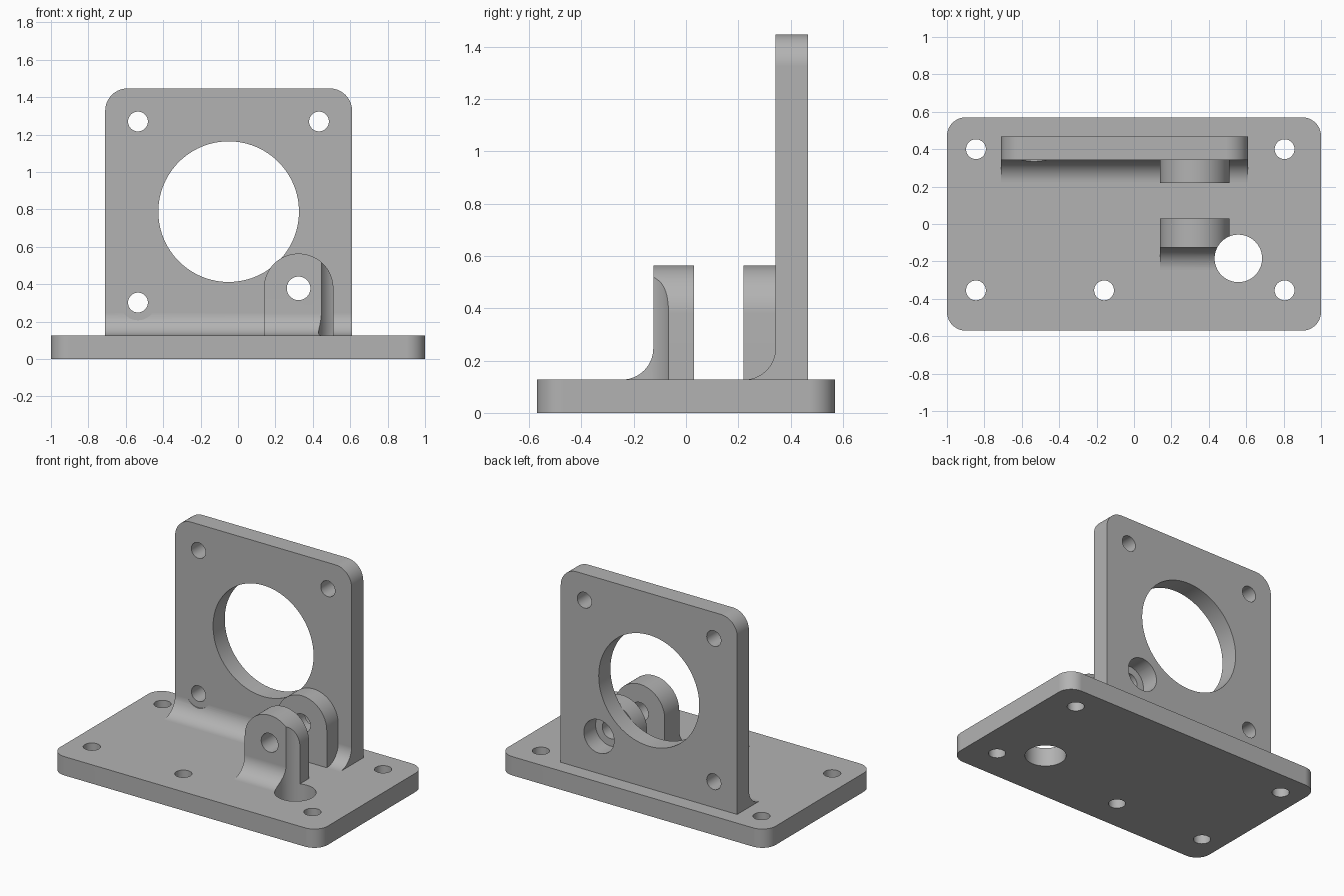
import bpy, bmesh
from math import sin, cos, pi, radians
from mathutils import Vector

if "Cube" in bpy.data.objects:
    bpy.data.objects.remove(bpy.data.objects["Cube"])

grey = bpy.data.materials.new("plain grey")
grey.use_nodes = True
grey.diffuse_color = (0.45, 0.45, 0.45, 1)
grey.node_tree.nodes["Principled BSDF"].inputs["Base Color"].default_value = grey.diffuse_color

TOP = 0.127          # top of the base plate
FACE = 0.342         # front face of the upright
FILLET = 0.12
PIVOT = (0.324, 0.378)
LUG_R = 0.186


def arc(cx, cy, r, start, end, n):
    """Points on an arc, angles in degrees."""
    steps = [radians(start + (end - start) * i / n) for i in range(n + 1)]
    return [(cx + r * cos(a), cy + r * sin(a)) for a in steps]


def circle(cx, cy, r, n=64):
    return arc(cx, cy, r, 0, 360, n)[:-1]


def prism(name, points, axis, lo, hi):
    """Extrude a 2D outline along an axis: x uses (y, z), y uses (x, z), z uses (x, y)."""
    def place(p, d):
        c = list(p)
        c.insert("xyz".index(axis), d)
        return Vector(c)
    bm = bmesh.new()
    rings = [[bm.verts.new(place(p, d)) for p in points] for d in (lo, hi)]
    for ring in rings:
        bm.faces.new(ring)
    count = len(points)
    for i in range(count):
        j = (i + 1) % count
        bm.faces.new((rings[0][i], rings[0][j], rings[1][j], rings[1][i]))
    bmesh.ops.recalc_face_normals(bm, faces=bm.faces)
    mesh = bpy.data.meshes.new(name)
    bm.to_mesh(mesh)
    bm.free()
    mesh.materials.append(grey)
    obj = bpy.data.objects.new(name, mesh)
    bpy.context.collection.objects.link(obj)
    return obj


def combine(target, other, operation):
    """Apply a boolean and discard the helper."""
    bpy.context.view_layer.objects.active = target
    mod = target.modifiers.new("combine", "BOOLEAN")
    mod.operation, mod.solver, mod.object = operation, "EXACT", other
    bpy.ops.object.modifier_apply(modifier=mod.name)
    bpy.data.objects.remove(other)


def drill(target, axis, x, y, r, lo, hi, n=48):
    combine(target, prism("drill", circle(x, y, r, n), axis, lo, hi), "DIFFERENCE")


def add_fillet(target, face_y, x0, x1):
    """Concave fillet between the base and a front-facing wall."""
    curve = arc(face_y - FILLET, TOP + FILLET, FILLET, 0, -90, 16)
    outline = [(face_y + 0.03, TOP), (face_y + 0.03, TOP + FILLET)] + curve
    combine(target, prism("fillet", outline, "x", x0, x1), "UNION")


def lug(name, y0, y1):
    """Round-topped ear standing on the base."""
    x, z = PIVOT
    outline = [(x - LUG_R, TOP), (x + LUG_R, TOP)] + arc(x, z, LUG_R, 0, 180, 40)
    return prism(name, outline, "y", y0, y1)


def finish(obj):
    bpy.ops.object.select_all(action="DESELECT")
    obj.select_set(True)
    bpy.context.view_layer.objects.active = obj
    bpy.ops.object.shade_smooth_by_angle(angle=radians(30))
    mod = obj.modifiers.new("flat face normals", "WEIGHTED_NORMAL")
    mod.keep_sharp = True


# Base plate with rounded corners and mounting holes
w, d, r = 1.0, 0.57, 0.1
corners = [(w - r, d - r, 0), (r - w, d - r, 90), (r - w, r - d, 180), (w - r, r - d, 270)]
outline = [p for x, y, a in corners for p in arc(x, y, r, a, a + 90, 12)]
base = prism("base_plate", outline, "z", 0, TOP)
for x, y in [(-0.845, 0.4), (0.805, 0.4), (-0.845, -0.355), (-0.16, -0.355), (0.805, -0.355)]:
    drill(base, "z", x, y, 0.053, -0.1, 0.3)
access = (0.558, -0.184, 0.127)
drill(base, "z", *access, -0.1, 0.3, 64)

# Upright plate with fillet, large opening and screw holes
left, right, top, r = -0.71, 0.61, 1.447, 0.12
outline = [(left, TOP), (right, TOP)]
outline += arc(right - r, top - r, r, 0, 90, 14) + arc(left + r, top - r, r, 90, 180, 14)
upright = prism("upright_plate", outline, "y", FACE, 0.467)
add_fillet(upright, FACE, left, right)
drill(upright, "y", -0.05, 0.788, 0.376, 0.1, 0.6, 96)
drill(upright, "y", -0.535, 0.302, 0.095, 0.1, FACE)
for x, z in [(-0.535, 1.27), (0.433, 1.27), (-0.535, 0.302)]:
    drill(upright, "y", x, z, 0.053, 0.1, 0.6)
drill(upright, "y", *PIVOT, 0.113, 0.1, 0.6)

# Rear lug against the upright
rear = lug("rear_lug", 0.22, FACE)
drill(rear, "y", *PIVOT, 0.063, 0.1, 0.6)

# Front lug with fillet, relieved by the access hole
front = lug("front_lug", -0.125, 0.03)
add_fillet(front, -0.125, PIVOT[0] - LUG_R, PIVOT[0] + LUG_R)
drill(front, "y", *PIVOT, 0.063, -0.4, 0.2)
drill(front, "z", *access, 0, 0.8, 64)

for part in (base, upright, rear, front):
    finish(part)
